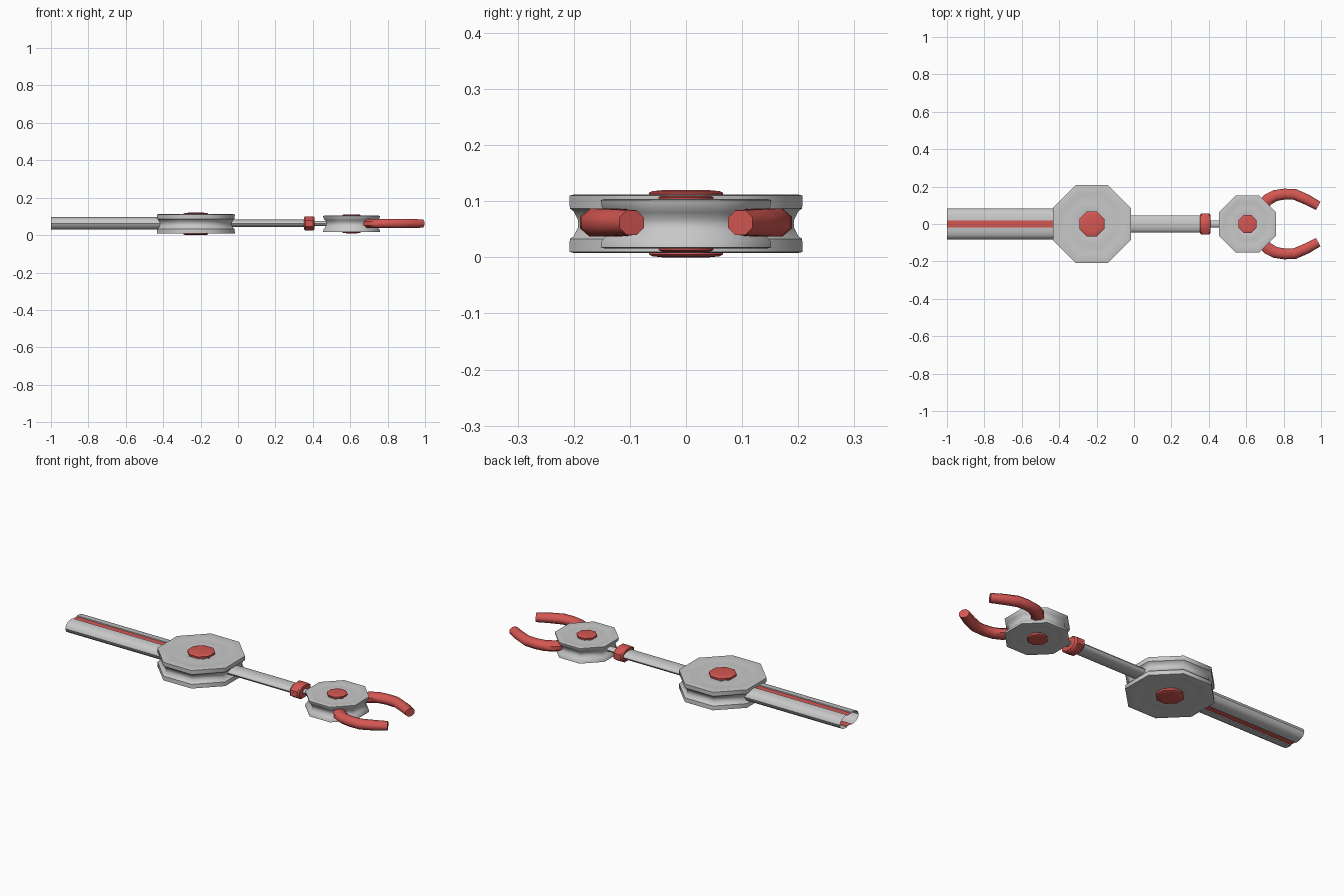
import bpy, bmesh, math
from mathutils import Vector

if "Cube" in bpy.data.objects:
    bpy.data.objects.remove(bpy.data.objects["Cube"])

ZC = 0.06  # height of the centre line


def material(name, rgb):
    m = bpy.data.materials.new(name)
    m.diffuse_color = (*rgb, 1)
    m.use_nodes = True
    m.node_tree.nodes["Principled BSDF"].inputs["Base Color"].default_value = m.diffuse_color
    return m


GREY = material("light_grey", (0.58, 0.58, 0.58))
RED = material("coral_red", (0.66, 0.095, 0.085))


def loft(name, rings, mat, caps=True, angle=40):
    """Skin a list of closed rings that share one point count."""
    bm = bmesh.new()
    vs = [[bm.verts.new(p) for p in r] for r in rings]
    n = len(vs[0])
    for a, b in zip(vs, vs[1:]):
        for i in range(n):
            j = (i + 1) % n
            bm.faces.new((a[i], a[j], b[j], b[i]))
    if caps:
        bm.faces.new(vs[0][::-1])
        bm.faces.new(vs[-1])
    bmesh.ops.recalc_face_normals(bm, faces=bm.faces)
    me = bpy.data.meshes.new(name)
    bm.to_mesh(me)
    bm.free()
    ob = bpy.data.objects.new(name, me)
    bpy.context.collection.objects.link(ob)
    me.materials.append(mat)
    bpy.ops.object.select_all(action='DESELECT')
    ob.select_set(True)
    bpy.context.view_layer.objects.active = ob
    bpy.ops.object.shade_smooth_by_angle(angle=math.radians(angle))
    return ob


def octagon(cx, apothem, z):
    r = apothem / math.cos(math.pi / 8)
    return [(cx + r * math.cos((k + .5) * math.pi / 4),
             r * math.sin((k + .5) * math.pi / 4), z) for k in range(8)]


def pulley(name, cx, profile, hub):
    """Grooved octagonal disc, mirrored about its mid plane, with red hubs."""
    full = [(r, ZC + h) for r, h in profile]
    full += [(r, ZC - h) for r, h in reversed(profile) if h > 0]
    loft(name, [octagon(cx, r, z) for r, z in full], GREY, angle=48)
    for side, s in (("top", 1), ("bottom", -1)):
        loft(f"{name}_{side}_hub",
             [octagon(cx, r, ZC + s * h) for r, h in hub], RED, angle=50)


# Large elbow disc and smaller wrist disc
pulley("elbow_disc", -0.225,
       [(.062, .043), (.085, .050), (.115, .047), (.160, .047), (.200, .052),
        (.208, .050), (.207, .027), (.200, .022), (.193, .008), (.192, 0)],
       [(.062, .030), (.066, .055), (.060, .058), (.040, .060)])
pulley("wrist_disc", 0.607,
       [(.045, .036), (.062, .042), (.085, .039), (.115, .039), (.145, .044),
        (.152, .042), (.150, .030), (.142, .020), (.136, .008), (.135, 0)],
       [(.045, .026), (.049, .047), (.045, .049), (.030, .050)])

# Flattened open upper arm with a recessed stripe above and below
half = [(-.009, .029), (-.018, .029), (-.019, .034), (-.040, .033),
        (-.060, .028), (-.075, .018), (-.082, 0)]
upper_left = half
lower_left = [(y, -z) for y, z in reversed(half[:-1])]
left = upper_left + lower_left
section = left + [(-y, z) for y, z in reversed(left)]
arm = loft("upper_arm",
           [[(x, y, ZC + .003 + z) for y, z in section] for x in (-1, -.34)],
           GREY, caps=False)
arm.data.materials.append(RED)
for f in arm.data.polygons:
    if abs(f.center.y) < .016 and abs(f.normal.z) > .9:
        f.material_index = 1


def rod(name, stations, mat, sides=16, turn=0):
    """Elliptical rod along x; stations are (x, half width, half height)."""
    loft(name, [[(x, w * math.cos(2 * math.pi * (k + turn) / sides),
                  ZC + .003 + h * math.sin(2 * math.pi * (k + turn) / sides))
                 for k in range(sides)] for x, w, h in stations], mat)


# Forearm, collar and wrist link
rod("forearm", [(-.06, .046, .020), (.36, .046, .020)], GREY)
rod("collar", [(.352, .052, .034), (.360, .062, .041), (.402, .062, .041),
               (.410, .052, .034)], RED, 8, .5)
rod("wrist_link", [(.40, .020, .013), (.49, .020, .013)], GREY, 12)

# Curved gripper fingers: (x, y, half thickness, half height)
path = [(.685, .095, .030, .022), (.715, .130, .032, .025),
        (.755, .152, .030, .025), (.805, .160, .029, .025),
        (.860, .158, .029, .025), (.925, .130, .028, .024),
        (.985, .097, .025, .022)]
for name, s in (("left_finger", 1), ("right_finger", -1)):
    rings = []
    for i, (x, y, t, h) in enumerate(path):
        a, b = path[max(i - 1, 0)], path[min(i + 1, len(path) - 1)]
        d = Vector((b[0] - a[0], b[1] - a[1])).normalized()
        ring = []
        for k in range(8):
            ang = (k + .5) * math.pi / 4
            o = t * math.cos(ang) / math.cos(math.pi / 8)
            z = h * math.sin(ang) / math.cos(math.pi / 8)
            ring.append((x - d.y * o, s * (y + d.x * o), ZC + .002 + z))
        rings.append(ring)
    loft(name, rings, RED, angle=50)
